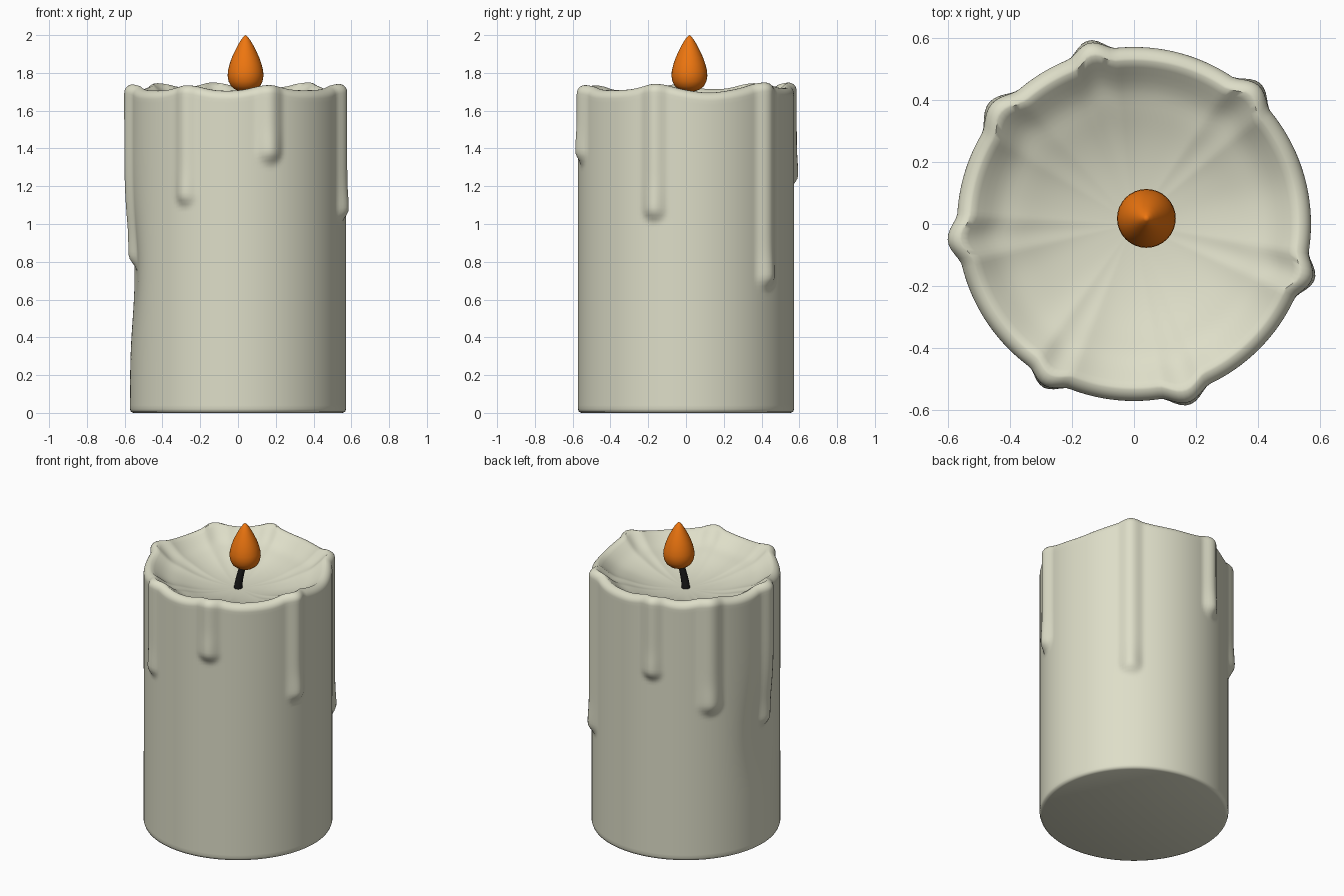
import bpy, bmesh
from math import sin, cos, pi, radians, hypot, exp

if "Cube" in bpy.data.objects:
    bpy.data.objects.remove(bpy.data.objects["Cube"])

SEG = 224


def material(name, rgb):
    m = bpy.data.materials.new(name)
    m.diffuse_color = (*rgb, 1)
    m.use_nodes = True
    m.node_tree.nodes["Principled BSDF"].inputs["Base Color"].default_value = m.diffuse_color
    return m


def lathe(name, rings, mat, bottom, top):
    """Join rings of points, closing each end with a fan to a centre point."""
    bm = bmesh.new()
    rows = [[bm.verts.new(p) for p in ring] for ring in rings]
    n = len(rows[0])
    for a, b in zip(rows, rows[1:]):
        for i in range(n):
            j = (i + 1) % n
            bm.faces.new((a[i], a[j], b[j], b[i]))
    lo, hi = bm.verts.new(bottom), bm.verts.new(top)
    for i in range(n):
        j = (i + 1) % n
        bm.faces.new((lo, rows[0][j], rows[0][i]))
        bm.faces.new((hi, rows[-1][i], rows[-1][j]))
    mesh = bpy.data.meshes.new(name)
    bm.to_mesh(mesh)
    bm.free()
    mesh.materials.append(mat)
    ob = bpy.data.objects.new(name, mesh)
    bpy.context.collection.objects.link(ob)
    bpy.ops.object.select_all(action='DESELECT')
    ob.select_set(True)
    bpy.context.view_layer.objects.active = ob
    bpy.ops.object.shade_smooth_by_angle(angle=radians(50))
    return ob


# Wax drips: angle in degrees, lower end, half width, thickness
DRIPS = [(-119, 1.08, .075, .028), (-73, 1.30, .085, .034),
         (-17, 1.00, .080, .034), (48, .64, .085, .034),
         (104, 1.18, .080, .034), (140, .95, .095, .034),
         (185, .75, .085, .036)]


def turn(a, deg):
    return (a - radians(deg) + pi) % (2 * pi) - pi


def bump(d):
    return (1 - min(d, 1) ** 2) ** 2


def drip(a, z):
    out = 0
    for deg, end, w, amp in DRIPS:
        s = turn(a, deg) * .575
        tip = end + w
        d = hypot(s, min(z - tip, 0)) / w
        out = max(out, amp * (.9 + .25 * exp(-((z - tip) / .1) ** 2)) * bump(d))
    return out


def rim_height(a):
    # Rim rises at each drip and sags between them
    lift = sum(.03 * exp(-(turn(a, d[0]) / .2) ** 2) for d in DRIPS)
    return 1.712 + min(lift, .035) + .008 * cos(a - radians(75)) \
        - .02 * exp(-(turn(a, 14) / .25) ** 2)


def side_radius(a, z):
    # Slight hollow on the left side, between the base and the drip end
    dent = .035 * exp(-(turn(a, 185) / .3) ** 2) * exp(-((z - .75) / .3) ** 2)
    return .572 - dent + drip(a, z)


def ring(fn):
    pts = []
    for i in range(SEG):
        a = 2 * pi * i / SEG
        r, z = fn(a)
        pts.append((r * cos(a), r * sin(a), z))
    return pts


# Candle body: base edge, dripping side, rounded rim, melted bowl
LIP = .045
rings = [ring(lambda a: (.553, 0)), ring(lambda a: (.567, .006))]
for k in range(81):
    t = k / 80
    def side(a):
        z = .02 + t * (rim_height(a) - LIP - .02)
        return side_radius(a, z), z
    rings.append(ring(side))
for k in range(1, 9):
    q = k / 8 * pi / 2
    def lip(a):
        h = rim_height(a)
        return side_radius(a, h - LIP) - LIP * (1 - cos(q)), h - LIP * (1 - sin(q))
    rings.append(ring(lip))
FLOOR = 1.565
for k in range(1, 25):
    u = 1 - k / 25
    def bowl(a):
        h = rim_height(a)
        r0 = side_radius(a, h - LIP) - LIP
        # rounded inner lip blending into a shallow dish
        f = (.75 * u ** 2.6 + .25 * u ** 2) * (1 - .12 * exp(-((u - .85) / .12) ** 2) * (1 - u) * 5)
        return u * r0, FLOOR + (h - FLOOR) * f
    rings.append(ring(bowl))
lathe("candle_body", rings, material("wax", (.73, .73, .58)), (0, 0, 0), (0, 0, FLOOR))


def round_rings(profile, n):
    """profile: (radius, x, y, z) per ring"""
    return [[(x + r * cos(2 * pi * i / n), y + r * sin(2 * pi * i / n), z)
             for i in range(n)] for r, x, y, z in profile]


# Wick: tapering and curving toward the flame
wick = []
for k in range(9):
    t = k / 8
    wick.append((.026 - .008 * t, .042 * t ** 1.6, .018 * t ** 1.6, 1.55 + .21 * t))
lathe("wick", round_rings(wick, 16), material("char", (.01, .01, .01)),
      (0, 0, 1.55), (.042, .018, 1.76))

# Flame: teardrop
outline = [(.030, 1.703), (.055, 1.712), (.077, 1.730), (.090, 1.755), (.095, 1.785),
           (.093, 1.812), (.085, 1.845), (.073, 1.880), (.057, 1.915),
           (.040, 1.948), (.024, 1.975), (.010, 1.993)]
flame = [(r, .04, .018, z) for r, z in outline]
lathe("flame", round_rings(flame, 32), material("flame_orange", (.85, .18, .005)),
      (.04, .018, 1.70), (.04, .018, 2.0))
